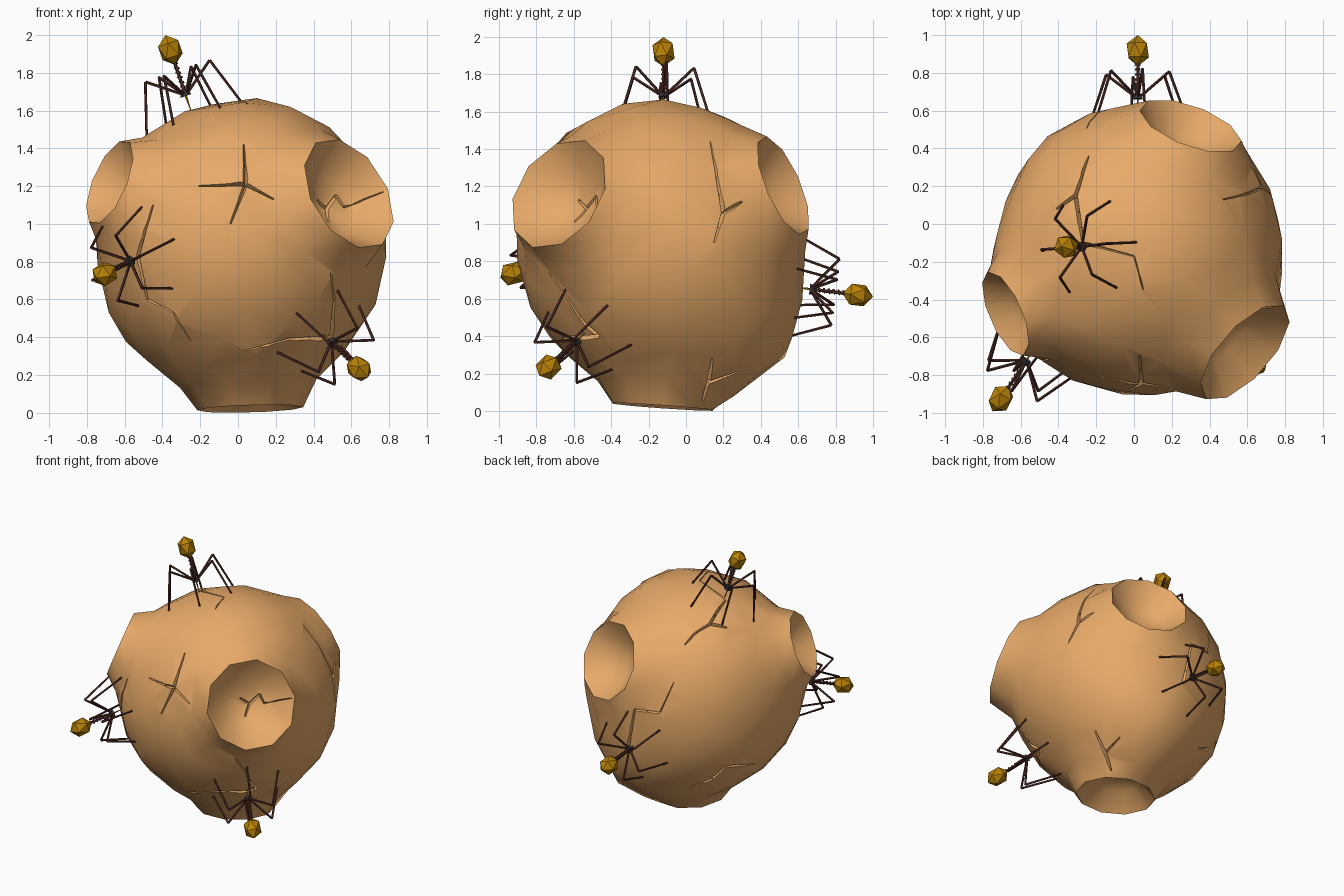
import bpy, bmesh, math
from mathutils import Vector as V, Matrix
from mathutils.bvhtree import BVHTree

if "Cube" in bpy.data.objects:
    bpy.data.objects.remove(bpy.data.objects["Cube"])

C = V((0, -0.12, 0.87))          # centre of the rocky body


def material(name, col):
    m = bpy.data.materials.new(name)
    m.diffuse_color = (*col, 1)
    m.use_nodes = True
    m.node_tree.nodes["Principled BSDF"].inputs["Base Color"].default_value = m.diffuse_color
    return m


TAN = material("tan_rock", (0.80, 0.40, 0.14))
GOLD = material("dark_gold", (0.48, 0.22, 0.002))
BROWN = material("dark_brown", (0.085, 0.028, 0.02))
GREY = material("charcoal", (0.04, 0.04, 0.045))


def to_object(bm, name, mat):
    bmesh.ops.recalc_face_normals(bm, faces=bm.faces)
    me = bpy.data.meshes.new(name)
    bm.to_mesh(me)
    bm.free()
    ob = bpy.data.objects.new(name, me)
    bpy.context.collection.objects.link(ob)
    me.materials.append(mat)
    return ob


def side_axes(n, ref):
    u = (ref - n * ref.dot(n)).normalized()
    return u, n.cross(u)


# --- body: points on a sphere are hulled, then pushed out to their true place
BUMPS = [((0.2, 0.6, -0.70), 0.135), ((0, -0.55, 0.58), 0.03), ((-0.8, 0.25, 0), -0.05),
         ((0.35, -0.1, 0.75), 0.04), ((0, 1, 0), -0.035), ((-0.6, 0.7, 0.1), -0.025),
         ((0.9, -0.1, 0), 0.02), ((0.2, -0.9, 0.15), 0.02)]
CRATERS = [((0.588, -0.68, 1.16), (0.67, -0.60, 0.41), 0.322, 0.21),
           ((-0.68, -0.475, 1.22), (-0.85, -0.37, 0.36), 0.24, 0.14),
           ((0.30, 0.52, 1.205), (0.32, 0.86, 0.37), 0.285, 0.17),
           ((0.065, -0.125, 0.022), (0.03, -0.07, -1), 0.28, 0.16)]


def base_radius(d):
    r = 0.777
    for b, amount in BUMPS:
        r += amount * math.exp(-(d.angle(V(b)) / 0.45) ** 2)
    return r


points = []
for c, n, r, depth in CRATERS:
    c, n = V(c), V(n).normalized()
    u, v = side_axes(n, V((0, 0.3, 1)) if abs(n.z) < 0.9 else V((1, 0, 0)))
    points.append(c - n * depth)
    for scale, drop, count in ((0.55, depth * 0.75, 10), (1, 0, 10), (1.32, 0.12, 10)):
        for i in range(count):
            a = 2 * math.pi * i / count
            p = c + (u * math.cos(a) + v * math.sin(a)) * r * scale - n * drop
            if scale > 1:
                d = (p - C).normalized()
                p = C + d * base_radius(d) * 1.025
            points.append(p)
N = 130
for i in range(N):
    z = 1 - (2 * i + 1) / N
    a = i * math.pi * (3 - math.sqrt(5))
    d = V((math.sqrt(1 - z * z) * math.cos(a), math.sqrt(1 - z * z) * math.sin(a), z))
    if all(d.angle(V(c) - C) > math.atan(1.65 * r / 0.76) for c, n, r, _ in CRATERS):
        points.append(C + d * base_radius(d))
bm = bmesh.new()
verts = [bm.verts.new((p - C).normalized()) for p in points]
bmesh.ops.convex_hull(bm, input=bm.verts[:])
for vert, p in zip(verts, points):
    if vert.is_valid:
        vert.co = p
bmesh.ops.recalc_face_normals(bm, faces=bm.faces)
tree = BVHTree.FromBMesh(bm)
body = to_object(bm, "rock_body", TAN)

# --- cracks: paths drawn in a view, thrown onto the body, cut as tapered wedges
VIEWS = {"front": ((1, 0, 0), (0, 0, 1)), "right": ((0, 1, 0), (0, 0, 1)),
         "top": ((1, 0, 0), (0, 1, 0)), "back": ((-0.82, -0.56, 0), (0.23, -0.34, 0.91))}
CRACKS = [
    ("front", [(0.04, 1.21), (0.03, 1.42)]), ("front", [(0.04, 1.21), (-0.21, 1.2)]),
    ("front", [(0.04, 1.21), (-0.04, 1.0)]), ("front", [(0.04, 1.21), (0.19, 1.13)]),
    ("front", [(-0.53, 0.83), (-0.45, 1.1)]),
    ("front", [(-0.53, 0.83), (-0.48, 0.6), (-0.34, 0.53), (-0.25, 0.38)]),
    ("front", [(0.49, 0.4), (0.51, 0.6), (0.49, 0.74)]),
    ("front", [(0.49, 0.4), (0.27, 0.39), (0.04, 0.33)]),
    ("front", [(0.47, 1.08), (0.52, 1.15), (0.56, 1.09), (0.77, 1.17)]),
    ("front", [(0.47, 1.08), (0.42, 1.13)]), ("front", [(0.47, 1.08), (0.48, 1.01)]),
    ("right", [(0.2, 1.06), (0.13, 1.44)]), ("right", [(0.2, 1.06), (0.3, 1.12)]),
    ("right", [(0.2, 1.06), (0.15, 0.9)]), ("right", [(0.12, 0.15), (0.14, 0.28)]),
    ("right", [(0.12, 0.15), (0.28, 0.21)]), ("right", [(0.12, 0.15), (0.09, 0.05)]),
    ("top", [(-0.31, 0.15), (-0.24, 0.36)]), ("top", [(-0.31, 0.15), (-0.41, 0.08)]),
    ("top", [(-0.31, 0.15), (-0.27, -0.1), (0, -0.17), (0.05, -0.35)]),
    ("back", [(0.19, 0.16), (0.03, 0.1)]), ("back", [(0.19, 0.16), (0.29, 0.25), (0.6, 0.28)]),
    ("back", [(-0.41, 0.36), (-0.36, 0.65), (-0.18, 0.63), (-0.08, 0.85)])]
cb = bmesh.new()
for view, path in CRACKS:
    right, up = (V(a) for a in VIEWS[view])
    look = right.cross(up).normalized()
    flat = []
    for a, b in zip(path, path[1:]):
        a, b = V(a), V(b)
        steps = max(1, round((b - a).length / 0.09))
        flat += [a.lerp(b, k / steps) for k in range(steps)]
    flat.append(V(path[-1]))
    hits = [tree.ray_cast(right * p.x + up * p.y + look * 5, -look)[:2] for p in flat]
    hits = [h for h in hits if h[0]]
    for k in range(len(hits) - 1):
        (p, n), (q, m) = hits[k], hits[k + 1]
        if (q - p).length > 0.22:
            continue
        side = (q - p).cross(n + m).normalized()
        ring = []
        for pt, nn, f in ((p, n, 1 - k / len(hits)), (q, m, 1 - (k + 1) / len(hits))):
            w = 0.002 + 0.010 * f
            ring += [pt + nn * 0.025 + side * w * 1.5, pt + nn * 0.025 - side * w * 1.5,
                     pt - nn * (0.01 + 0.025 * f)]
        vs = [cb.verts.new(x) for x in ring]
        bmesh.ops.convex_hull(cb, input=vs)
cutter = to_object(cb, "crack_cutter", TAN)
cutter.hide_render = True
mod = body.modifiers.new("cracks", "BOOLEAN")
mod.operation, mod.solver, mod.object = "DIFFERENCE", "EXACT", cutter
mod.use_self = True
bpy.context.view_layer.objects.active = body
body.select_set(True)
bpy.ops.object.modifier_apply(modifier=mod.name)
bpy.ops.object.shade_smooth_by_angle(angle=math.radians(48))
bpy.data.objects.remove(cutter)


# --- long-legged visitors: head, ribbed tail, base plate, pin, six bent legs
def rod(bm, a, b, r1, r2, sides=6):
    d = b - a
    mat = Matrix.Translation((a + b) / 2) @ d.to_track_quat("Z", "Y").to_matrix().to_4x4()
    bmesh.ops.create_cone(bm, cap_ends=True, segments=sides, radius1=r1, radius2=r2,
                          depth=d.length, matrix=mat)


def visitor(tag, base, head, ref, turn_deg):
    base, head = V(base), V(head)
    axis = (head - base).normalized()
    u, v = side_axes(axis, V(ref))
    turn = axis.to_track_quat("Z", "Y").to_matrix().to_4x4()

    bm = bmesh.new()
    bmesh.ops.create_icosphere(bm, subdivisions=1, radius=1, matrix=Matrix.Translation(head)
                               @ turn @ Matrix.Diagonal((0.066, 0.066, 0.083, 1)))
    to_object(bm, tag + "_head", GOLD)

    bm = bmesh.new()
    length = (head - base).length - 0.06
    rod(bm, base, base + axis * length, 0.009, 0.009)
    for i in range(7):
        a = base + axis * length * (i + 0.3) / 7
        rod(bm, a, a + (axis + u * 0.4) * 0.01, 0.017, 0.012)
    to_object(bm, tag + "_tail", BROWN)

    bm = bmesh.new()
    rod(bm, base - axis * 0.014, base + axis * 0.014, 0.03, 0.022)
    to_object(bm, tag + "_base_plate", GREY)

    bm = bmesh.new()
    rod(bm, base - axis * 0.1, base, 0.002, 0.007)
    to_object(bm, tag + "_pin", GOLD)

    bm = bmesh.new()
    for i in range(6):
        a = i * math.pi / 3 + math.radians(turn_deg)
        out = u * math.cos(a) + v * math.sin(a)
        knee = base + out * 0.18 + axis * 0.125
        start = base + out * 0.265 + axis * 0.12
        hit, _, _, dist = tree.ray_cast(start, -axis)
        foot = hit if hit and dist < 0.34 else start - axis * 0.24
        rod(bm, base + out * 0.015, knee, 0.008, 0.008, 5)
        rod(bm, knee, foot, 0.008, 0.007, 5)
    to_object(bm, tag + "_legs", BROWN)


visitor("top", (-0.28, -0.12, 1.69), (-0.358, -0.12, 1.92), (1, 0, 0), 5)
visitor("left", (-0.575, -0.73, 0.80), (-0.705, -0.925, 0.735), (0, 0, 1), -8)
visitor("right", (0.50, -0.59, 0.37), (0.64, -0.735, 0.235), (0, 0, 1), 4)
visitor("back", (0.02, 0.675, 0.65), (0.02, 0.918, 0.62), (0, 0, 1), 8)
